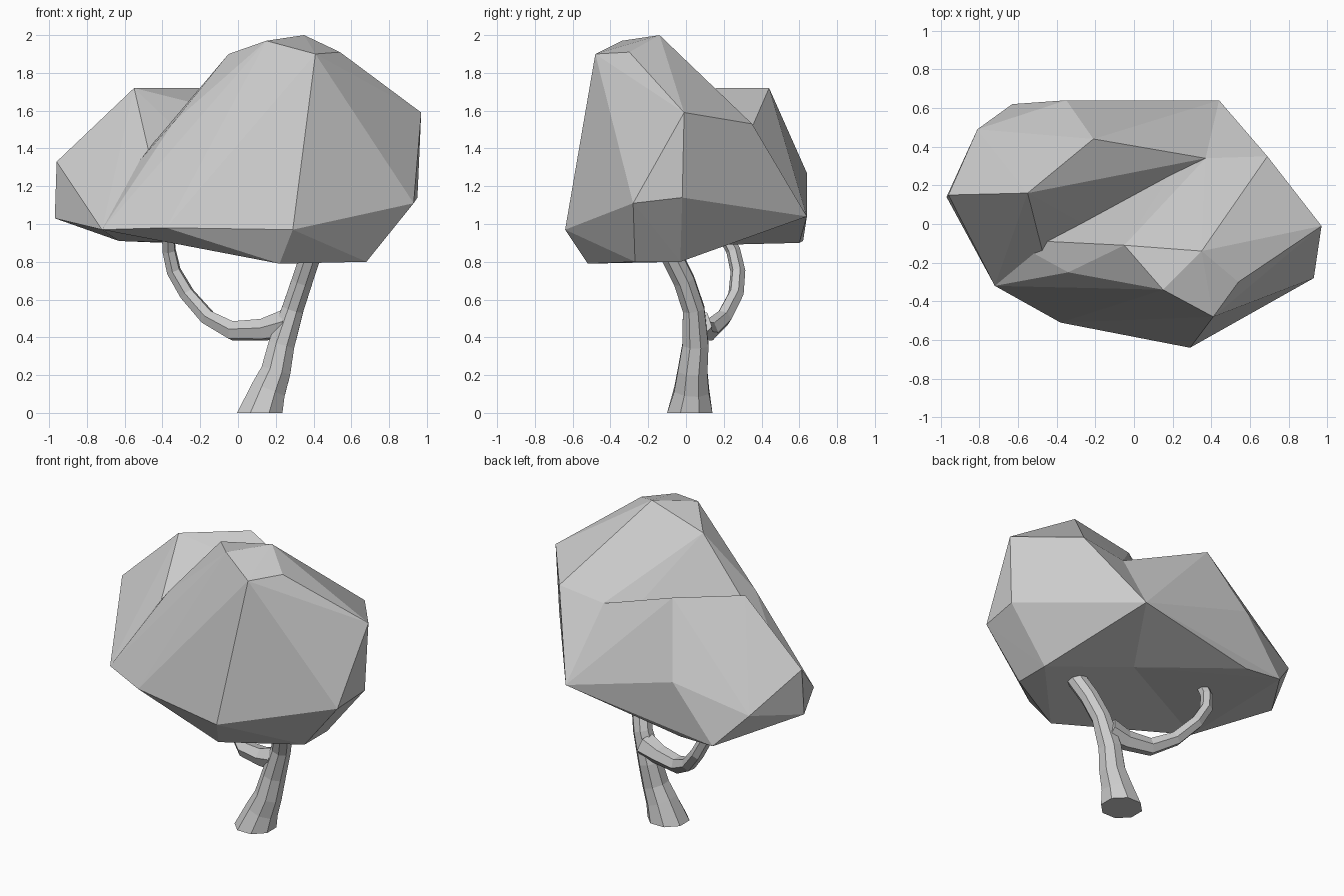
import bpy
import bmesh
from math import cos, sin, tau
from mathutils import Vector

cube = bpy.data.objects.get("Cube")
if cube:
    bpy.data.objects.remove(cube, do_unlink=True)

# Single plain grey for the whole tree
GREY = (0.6, 0.6, 0.6, 1.0)
grey = bpy.data.materials.new("plain_grey")
grey.use_nodes = True
grey.diffuse_color = GREY
grey.node_tree.nodes["Principled BSDF"].inputs["Base Color"].default_value = GREY


def finish(name, bm):
    """Turn a bmesh into a flat shaded, named object."""
    bmesh.ops.recalc_face_normals(bm, faces=bm.faces)
    mesh = bpy.data.meshes.new(name)
    bm.to_mesh(mesh)
    bm.free()
    mesh.materials.append(grey)
    obj = bpy.data.objects.new(name, mesh)
    bpy.context.collection.objects.link(obj)
    return obj


def foliage(name, points):
    """Faceted leaf mass wrapped around its corner points."""
    bm = bmesh.new()
    for point in points:
        bm.verts.new(point)
    bmesh.ops.convex_hull(bm, input=bm.verts)
    loose = [vert for vert in bm.verts if not vert.link_faces]
    bmesh.ops.delete(bm, geom=loose, context='VERTS')
    finish(name, bm)


def limb(name, path, sides, level_base=False):
    """Tapered tube through (centre, radius) stations."""
    centres = [Vector(centre) for centre, radius in path]
    last = len(path) - 1
    bm = bmesh.new()
    rings = []
    previous = Vector((0, 0, 1))
    turn = previous.rotation_difference(previous)
    for i, (centre, radius) in enumerate(path):
        heading = (centres[min(i + 1, last)] - centres[max(i - 1, 0)]).normalized()
        if i == 0 and level_base:
            heading = Vector((0, 0, 1))
        turn = previous.rotation_difference(heading) @ turn
        previous = heading
        ring = []
        for k in range(sides):
            angle = tau * (k + 0.5) / sides
            offset = Vector((cos(angle), sin(angle), 0)) * radius
            ring.append(bm.verts.new(centres[i] + turn @ offset))
        rings.append(ring)
    for low, high in zip(rings, rings[1:]):
        for k in range(sides):
            n = (k + 1) % sides
            bm.faces.new((low[k], low[n], high[n], high[k]))
    bm.faces.new(rings[0])
    bm.faces.new(rings[-1])
    finish(name, bm)


# Corners shared by both leaf masses, along the valley and the underside
valley_left = (-.65, -.08, 1.19)
valley_middle = (-.23, -.02, 1.41)
valley_right = (.37, .34, 1.49)
front_left_low = (-.72, -.32, .97)
front_middle_low = (-.38, -.51, .98)
back_right_low = (.44, .64, 1.04)
under_middle = (.16, .19, .89)
shared = [valley_left, valley_middle, valley_right, front_left_low,
          front_middle_low, back_right_low, under_middle]

# Tall front leaf mass
crown = [(-.05, -.11, 1.9), (.35, -.14, 2), (.54, -.3, 1.91),
         (.41, -.48, 1.9), (.15, -.34, 1.97)]
shoulders = [(-.34, -.25, 1.54), (.69, .35, 1.53), (.97, -.01, 1.59)]
skirt = [(.95, -.02, 1.14), (.93, -.28, 1.11), (.29, -.64, .97)]
underside = [(.22, -.52, .79), (.68, -.27, .8), (.68, -.03, .8)]
foliage("front_foliage", shared + crown + shoulders + skirt + underside)

# Lower rear leaf mass
ridge = [(-.55, .16, 1.72), (-.21, .44, 1.72)]
rear_sides = [(-.96, .15, 1.33), (-.97, .14, 1.03), (-.81, .49, 1.11),
              (-.35, .64, 1.27)]
rear_base = [(-.63, .62, .91), (-.38, .6, .9)]
foliage("rear_foliage", shared + ridge + rear_sides + rear_base)

# Leaning trunk, flared at the ground
limb("trunk", [
    ((.115, .02, 0), .13),
    ((.16, .03, .12), .1),
    ((.2, .035, .22), .085),
    ((.23, .05, .36), .075),
    ((.29, .04, .55), .062),
    ((.34, -.01, .7), .06),
    ((.38, -.07, .82), .06),
    ((.41, -.12, .93), .06),
], sides=8, level_base=True)

# Side branch curving back and up into the rear leaves
limb("branch", [
    ((.25, .06, .47), .08),
    ((.13, .08, .44), .062),
    ((-.03, .12, .435), .055),
    ((-.16, .2, .505), .045),
    ((-.27, .265, .63), .042),
    ((-.34, .275, .75), .04),
    ((-.365, .25, .86), .038),
    ((-.37, .2, .95), .036),
], sides=6)
